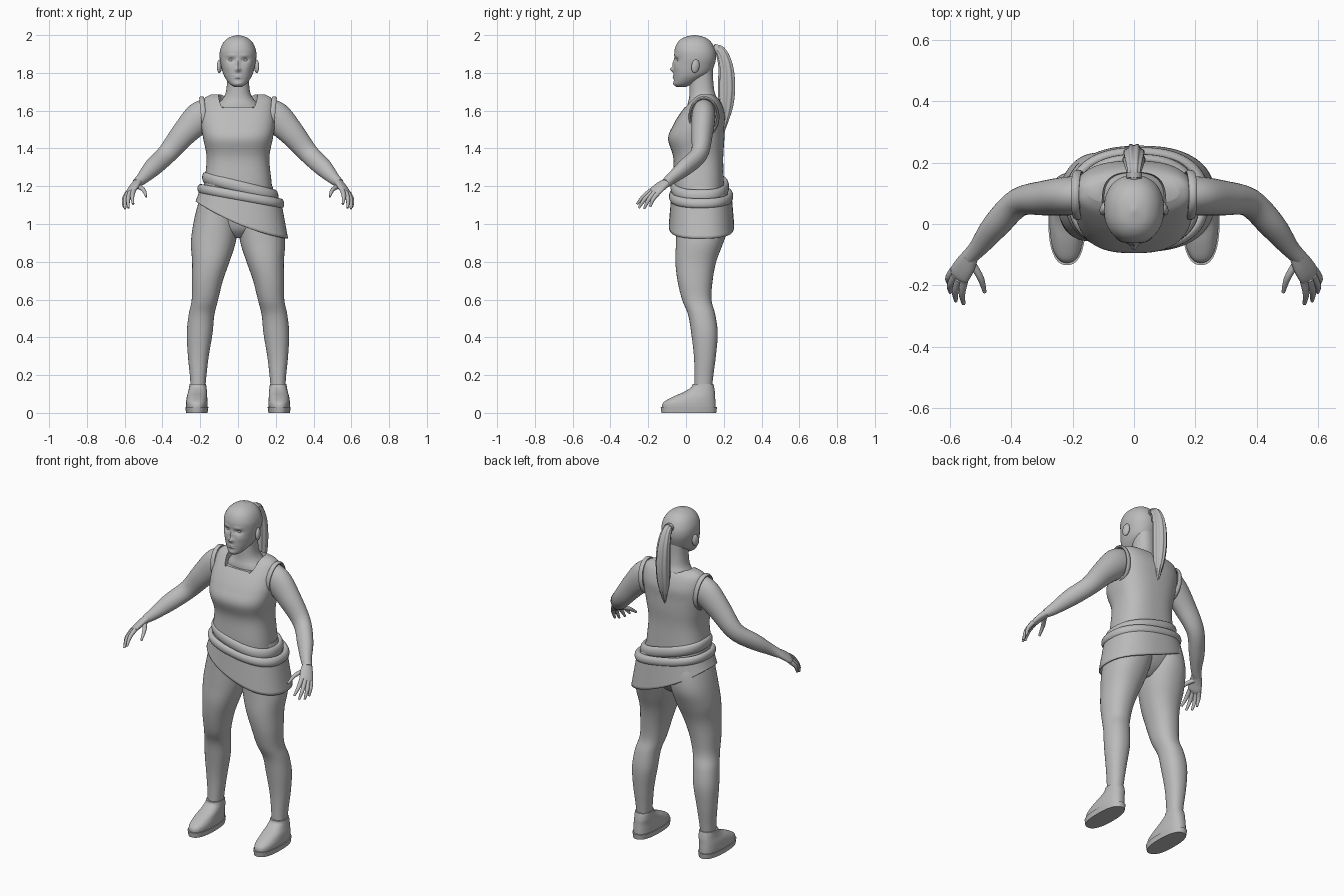
import bpy, bmesh, math
from math import sin, cos, pi, exp
from mathutils import Vector

if "Cube" in bpy.data.objects:
    bpy.data.objects.remove(bpy.data.objects["Cube"])

grey = bpy.data.materials.new("plain grey")
grey.use_nodes = True
grey.diffuse_color = (0.5, 0.5, 0.5, 1)
grey.node_tree.nodes["Principled BSDF"].inputs["Base Color"].default_value = (0.5, 0.5, 0.5, 1)


def skin(name, rings, closed=False, capped=True):
    """Bridge a list of point rings into one surface."""
    bm = bmesh.new()
    rows = [[bm.verts.new(p) for p in ring] for ring in rings]
    count = len(rows[0])
    pairs = list(zip(rows, rows[1:]))
    if closed:
        pairs.append((rows[-1], rows[0]))
    for low, high in pairs:
        for i in range(count):
            k = (i + 1) % count
            bm.faces.new((low[i], low[k], high[k], high[i]))
    if capped and not closed:
        bm.faces.new(rows[0])
        bm.faces.new(rows[-1])
    bmesh.ops.recalc_face_normals(bm, faces=bm.faces)
    mesh = bpy.data.meshes.new(name)
    bm.to_mesh(mesh)
    bm.free()
    mesh.materials.append(grey)
    obj = bpy.data.objects.new(name, mesh)
    bpy.context.collection.objects.link(obj)
    return obj


def smooth(stations, steps):
    """Catmull-Rom interpolation between stations of any width."""
    pts = [stations[0], *stations, stations[-1]]
    out = []
    for a, b, c, d in zip(pts, pts[1:], pts[2:], pts[3:]):
        for n in range(steps):
            t = n / steps
            out.append([q + t / 2 * (r - p + t * (2 * p - 5 * q + 4 * r - s + t * (3 * (q - r) + s - p)))
                        for p, q, r, s in zip(a, b, c, d)])
    return out + [list(stations[-1])]


def oval(a, power=2.0):
    """Unit superellipse point."""
    c, s = cos(a), sin(a)
    return (math.copysign(abs(c) ** (2 / power), c), math.copysign(abs(s) ** (2 / power), s))


def angles(count):
    return [2 * pi * i / count for i in range(count)]


def loft(name, stations, side=1, power=2.2, count=48, steps=5, warp=None):
    """Stack horizontal ovals given as (x, y, z, half width, half depth)."""
    rings = []
    for x, y, z, rx, ry in smooth(stations, steps):
        ring = []
        for a in angles(count):
            u, v = oval(a, power)
            p = Vector((side * (x + rx * u), y + ry * v, z))
            ring.append(warp(p) if warp else p)
        rings.append(ring)
    return skin(name, rings)


def tube(name, stations, ref, side=1, count=20, steps=5, ridge=0.0):
    """Sweep an oval along a path of (x, y, z, radius, radius toward ref)."""
    path = smooth(stations, steps)
    rings = []
    for n, (x, y, z, ra, rb) in enumerate(path):
        ahead = Vector(path[min(n + 1, len(path) - 1)][:3])
        t = (ahead - Vector(path[max(n - 1, 0)][:3])).normalized()
        u = t.cross(Vector(ref)).normalized()
        v = u.cross(t)
        ring = []
        for a in angles(count):
            k = 1 + ridge * cos(9 * a)
            p = Vector((x, y, z)) + k * (ra * cos(a) * u + rb * sin(a) * v)
            ring.append((side * p.x, p.y, p.z))
        rings.append(ring)
    return skin(name, rings)


def ball(name, centre, size):
    bpy.ops.mesh.primitive_uv_sphere_add(segments=20, ring_count=12, radius=1, location=centre)
    obj = bpy.context.object
    obj.name = name
    obj.scale = size
    obj.data.materials.append(grey)
    return obj


# Head, with nose, eye sockets, brows, lips, chin and cheeks pushed in or out
features = [(0, 1.848, .009, .022, -.008), (0, 1.818, .013, .012, -.019), (.036, 1.868, .02, .011, .012),
            (.036, 1.892, .026, .009, -.004), (0, 1.778, .02, .009, -.008), (0, 1.779, .022, .003, .005),
            (0, 1.742, .02, .012, -.005), (.052, 1.83, .02, .02, -.004)]


def face(p):
    if p.y < 0.03:
        for x, z, sx, sz, push in features:
            p.y += push * exp(-((abs(p.x) - x) / sx) ** 2 - ((p.z - z) / sz) ** 2)
    return p


loft("head", [(0, -.025, 1.725, .018, .025), (0, -.015, 1.74, .042, .047), (0, .012, 1.77, .066, .076),
              (0, .032, 1.8, .08, .098), (0, .043, 1.84, .09, .107), (0, .049, 1.88, .097, .11),
              (0, .047, 1.92, .095, .108), (0, .045, 1.96, .078, .09), (0, .045, 1.987, .048, .058),
              (0, .045, 2.0, .006, .007)], count=96, steps=8, warp=face)
loft("neck", [(0, .09, 1.58, .14, .085), (0, .09, 1.63, .11, .082), (0, .09, 1.665, .08, .074),
              (0, .085, 1.7, .064, .066), (0, .082, 1.76, .058, .062), (0, .082, 1.83, .06, .06)])

# Gathered ponytail and its tie
tube("ponytail", [(0, .14, 1.925, .018, .016), (0, .18, 1.918, .027, .025), (0, .21, 1.84, .037, .034),
                  (0, .216, 1.73, .044, .036), (0, .212, 1.63, .038, .032), (0, .204, 1.55, .022, .02),
                  (0, .197, 1.48, .004, .004)], (1, 0, 0), count=72, ridge=0.07)
tube("hair_tie", [(0, .148, 1.928, .024, .024), (0, .165, 1.925, .027, .027)], (1, 0, 0))

# Sleeveless top with a scooped neckline
top = loft("sleeveless_top", [(0, .07, 1.14, .185, .13), (0, .066, 1.22, .178, .134), (0, .065, 1.35, .166, .132),
                              (0, .054, 1.45, .184, .149), (0, .067, 1.52, .195, .137),
                              (0, .085, 1.58, .196, .12), (0, .097, 1.63, .192, .094),
                              (0, .103, 1.665, .178, .068), (0, .105, 1.685, .145, .04)], power=2.6, count=72)
cutter = loft("neckline_cutter", [(0, .062, 1.62, .085, .095), (0, .062, 1.63, .096, .103),
                                  (0, .062, 1.8, .118, .115)], power=3)
cutter.hide_render = True
scoop = top.modifiers.new("neckline", "BOOLEAN")
scoop.object = cutter
scoop.solver = "EXACT"
bpy.context.view_layer.objects.active = top
bpy.ops.object.modifier_apply(modifier=scoop.name)
bpy.data.objects.remove(cutter)

# Trouser seat
loft("trouser_seat", [(0, .075, .925, .03, .05), (0, .08, .97, .13, .1), (0, .09, 1.04, .215, .13),
                      (0, .09, 1.12, .203, .14), (0, .075, 1.2, .183, .13)])

# Paired parts
across = (.6, .75, -.2)
fingers = {
    "index_finger": ((.553, -.185, 1.178), (.56, -.225, 1.145), (.555, -.26, 1.105)),
    "middle_finger": ((.57, -.18, 1.17), (.582, -.22, 1.13), (.58, -.25, 1.085)),
    "ring_finger": ((.582, -.168, 1.165), (.598, -.2, 1.125), (.598, -.222, 1.08)),
    "little_finger": ((.588, -.15, 1.16), (.604, -.175, 1.13), (.605, -.19, 1.09)),
    "thumb": ((.53, -.125, 1.2), (.5, -.175, 1.18), (.486, -.222, 1.145)),
}
for word, side in (("left", 1), ("right", -1)):
    loft(word + "_trouser_leg", [(.212, .09, .12, .038, .046), (.211, .095, .2, .044, .05), (.21, .1, .3, .055, .058),
                                 (.203, .098, .42, .068, .07), (.193, .083, .52, .068, .072),
                                 (.175, .057, .6, .07, .078), (.162, .048, .7, .082, .093),
                                 (.144, .052, .8, .099, .108), (.131, .072, .9, .118, .125),
                                 (.118, .09, 1.0, .119, .14), (.105, .09, 1.1, .108, .138),
                                 (.095, .08, 1.18, .09, .125)], side)
    loft(word + "_shoe", [(.218, .015, .025, .056, .142), (.218, .018, .055, .057, .138), (.217, .042, .085, .054, .112),
                          (.214, .07, .11, .05, .083), (.213, .088, .135, .046, .061),
                          (.213, .09, .152, .044, .055)], side, power=2.4)
    loft(word + "_sole", [(.218, .015, 0, .057, .145), (.218, .015, .03, .061, .149)], side, power=2.4, steps=1)
    tube(word + "_arm", [(.13, .095, 1.6, .07, .055), (.2, .092, 1.565, .083, .063), (.285, .085, 1.48, .068, .057),
                         (.375, .07, 1.372, .053, .046), (.45, -.005, 1.3, .048, .042), (.505, -.075, 1.243, .033, .03),
                         (.538, -.108, 1.215, .024, .026)], (0, 1, 0), side, count=32)
    tube(word + "_palm", [(.53, -.1, 1.222, .022, .027), (.55, -.135, 1.198, .019, .036),
                          (.568, -.165, 1.172, .016, .038), (.573, -.182, 1.16, .007, .03)], across, side)
    for label, joints in fingers.items():
        radii = (.013, .011, .006)
        tube(word + "_" + label, [(*p, r, r) for p, r in zip(joints, radii)], across, side, count=12)
    ball(word + "_ear", (side * .098, .05, 1.835), (.013, .022, .036)).rotation_euler = (-.15, 0, side * .3)
    ball(word + "_eye", (side * .036, -.034, 1.867), (.017, .014, .011))
    # Raised armhole edge hugging the shoulder
    centre, along = Vector((.182, .095, 1.568)), Vector((.97, 0, -.1)).normalized()
    rise = Vector((.1, 0, .97)).normalized()
    hoop = []
    for a in angles(48):
        out = cos(a) * Vector((0, .075, 0)) + sin(a) * rise * .1
        rim = [centre + out * (1 + .09 * cos(b)) + along * .014 * sin(b) for b in angles(10)]
        hoop.append([(side * p.x, p.y, p.z) for p in rim])
    skin(word + "_armhole_edge", hoop, closed=True)


# Two slanted fabric rolls around the hips
def roll(name, centre, size, height, slope, thick, tall):
    rings = []
    for a in angles(72):
        u, v = oval(a, 2.4)
        ring = []
        for b in angles(16):
            x = centre[0] + (size[0] + thick * cos(b)) * u
            y = centre[1] + (size[1] + thick * cos(b)) * v
            ring.append((x, y, height - slope * x + tall * sin(b)))
        rings.append(ring)
    return skin(name, rings, closed=True)


roll("upper_waist_roll", (.012, .073), (.185, .138), 1.2, .25, .017, .031)
roll("lower_waist_roll", (.015, .08), (.212, .152), 1.15, .18, .018, .026)

# Wrap skirt with a diagonal hem
sheet = []
for n in range(13):
    t = n / 12
    ring = []
    for a in angles(72):
        u, v = oval(a, 2.4)
        x = .015 + .005 * t + (.215 + .03 * t) * u
        y = .082 + (.16 + .013 * t) * v
        waist = 1.155 - .18 * x
        hem = 1.0 - .42 * x + .5 * x * x
        ring.append((x, y, waist + (hem - waist) * t))
    sheet.append(ring)
skirt = skin("wrap_skirt", sheet, capped=False)
cloth = skirt.modifiers.new("cloth", "SOLIDIFY")
cloth.thickness = 0.008

# Smooth shading with crisp edges
bpy.ops.object.select_all(action="DESELECT")
for obj in bpy.context.scene.objects:
    if obj.type == "MESH":
        obj.select_set(True)
bpy.context.view_layer.objects.active = top
bpy.ops.object.shade_smooth_by_angle(angle=math.radians(40))
